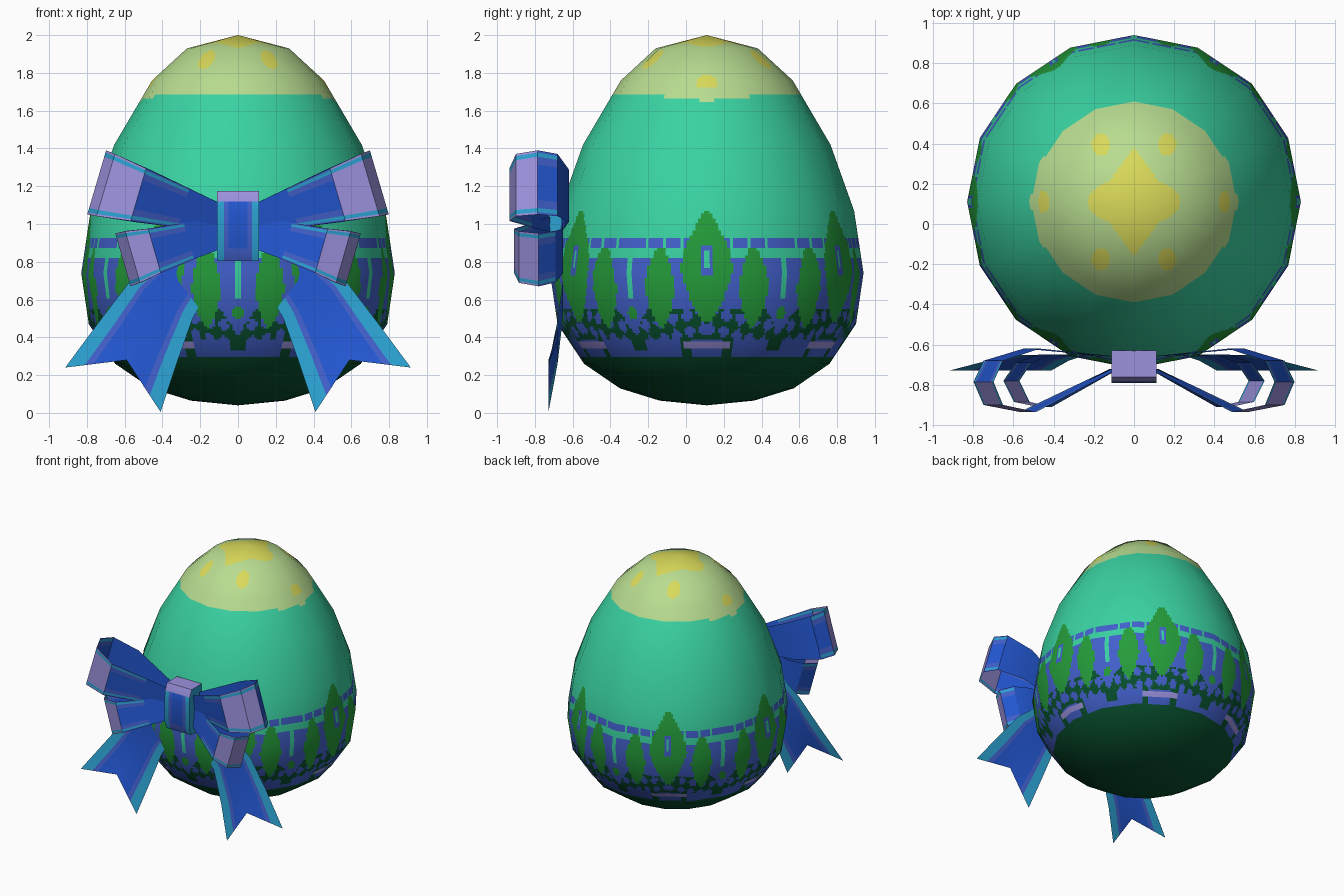
import bpy, math
from mathutils import Vector

if "Cube" in bpy.data.objects:
    bpy.data.objects.remove(bpy.data.objects["Cube"])

# ---------- materials ----------
COLOURS = [("teal", 0x3AD2A2), ("pale_green", 0xB8DC90), ("yellow", 0xDADA5A),
           ("leaf_green", 0x249C3A), ("dark_green", 0x08512F), ("bright_blue", 0x2357D2),
           ("indigo", 0x4260CC), ("lavender", 0x9C92DE), ("cyan", 0x2CA2D2)]
TEAL, PALE, YELLOW, LEAF, DARK, BLUE, INDIGO, LAVENDER, CYAN = range(9)


def linear(c):
    return c / 12.92 if c <= 0.04045 else ((c + 0.055) / 1.055) ** 2.4


MATS = []
for name, h in COLOURS:
    m = bpy.data.materials.new(name)
    m.diffuse_color = [linear(((h >> s) & 255) / 255) for s in (16, 8, 0)] + [1]
    m.use_nodes = True
    m.node_tree.nodes["Principled BSDF"].inputs["Base Color"].default_value = m.diffuse_color
    MATS.append(m)


def make(name, verts, faces, cols, smooth=None):
    me = bpy.data.meshes.new(name)
    me.from_pydata(verts, [], faces)
    for m in MATS:
        me.materials.append(m)
    for p, c in zip(me.polygons, cols):
        p.material_index = c
    ob = bpy.data.objects.new(name, me)
    bpy.context.collection.objects.link(ob)
    if smooth:
        bpy.context.view_layer.objects.active = ob
        ob.select_set(True)
        bpy.ops.object.shade_smooth_by_angle(angle=math.radians(smooth))
        ob.select_set(False)
    return ob


def sheet(name, rows, colour, flip=False, smooth=40):
    """Ribbon from rows of points; colour(i, j) picks the material."""
    n = len(rows[0])
    verts = [p for r in rows for p in r]
    faces, cols = [], []
    for i in range(len(rows) - 1):
        for j in range(n - 1):
            f = [i * n + j, (i + 1) * n + j, (i + 1) * n + j + 1, i * n + j + 1]
            faces.append(f[::-1] if flip else f)
            cols.append(colour(i, j))
    return make(name, verts, faces, cols, smooth)


def interp(pts, t):
    for (a, b), (c, d) in zip(pts, pts[1:]):
        if a <= t <= c:
            return b + (d - b) * (t - a) / (c - a)
    return 0


# ---------- egg: 16-sided body, faces cut finely for the painted pattern ----------
CY, SIDES, CUT = 0.11, 16, 20
PROFILE = [(0, .04), (.25, .065), (.46, .13), (.65, .26), (.79, .47), (.83, .74),
           (.78, 1.07), (.655, 1.42), (.455, 1.76), (.27, 1.93), (0, 2.0)]
ROWS = [1, 1, 1, 18, 20, 25, 4, 18, 18, 20]
BIG = [(.48, .02), (.6, .09), (.76, .145), (.88, .12), (.97, .07), (1.04, .035), (1.11, 0)]
SMALL = [(.44, .0), (.52, .05), (.66, .085), (.78, .06), (.88, .02)]


def egg_colour(c):
    x, y, z = c.x, c.y - CY, c.z
    ang = math.atan2(y, x)
    if z > 1.68 - .025 * max(0, math.cos(2 * ang)) ** 3:      # cap with star and spots
        if abs(x) / .2 + abs(y) / .27 < 1 or (x / .23) ** 2 + (y / .12) ** 2 < 1:
            return YELLOW
        for k in range(6):
            a = k * math.pi / 3
            r, w = (.45, .028) if k % 3 == 0 else (.33, .045)
            dx, dy = abs(x - r * math.cos(a)), abs(y - r * math.sin(a))
            if (dx / w) ** 2 + (dy / .055) ** 2 < 1:
                return YELLOW
        return PALE
    a = math.degrees(ang) % 60                                # six repeats round the belt
    w = math.radians(min(a, 60 - a)) * .83
    p = math.radians(30) * .83 - w
    if w < interp(BIG, z):                                    # tall leaves
        if w < .026 and .73 < z < .89:
            return TEAL if w < .012 and .76 < z < .86 else INDIGO
        return LEAF
    if z > .92:
        return TEAL
    if z > .87:                                               # dashed upper border
        return TEAL if math.sin(w * 60) > .9 else INDIGO
    if abs(w - .26) < interp(SMALL, z):                       # small leaves
        return LEAF
    if z > .82:
        return TEAL
    if (p / .065) ** 2 + ((z - .53) / .08) ** 2 < 1:          # drop pendants
        return LEAF if (p / .03) ** 2 + ((z - .53) / .035) ** 2 < 1 else INDIGO
    if p < .045 and z > .58:
        return TEAL if p < .015 else INDIGO
    if z > .55:
        return INDIGO
    if z > .385:                                              # lace
        s = math.sin(w * 45 + z * 30) * math.sin(w * 30 - z * 40)
        return INDIGO if s > .12 else DARK
    if z > .29:                                               # lower border
        if .345 < z < .375 and w < .15:
            return LAVENDER
        return DARK if .1 < w < .16 or p < .05 and z > .33 else INDIGO
    return DARK


rings = []
edge_n = [Vector((b[1] - a[1], a[0] - b[0])).normalized() for a, b in zip(PROFILE, PROFILE[1:])]
point_n = [Vector((0, -1))] + [(a + b).normalized() for a, b in zip(edge_n, edge_n[1:])] + [Vector((0, 1))]
for k, n in enumerate(ROWS):
    for s in range(n):
        t = s / n
        rings.append((Vector(PROFILE[k]).lerp(Vector(PROFILE[k + 1]), t), point_n[k].lerp(point_n[k + 1], t)))
rings.append((Vector(PROFILE[-1]), point_n[-1]))
verts, normals, index = [], [], []
N = SIDES * CUT
for pt, nm in rings:
    row = []
    for j in range(N):
        if pt.x > 1e-6 or j == 0:
            i, t = divmod(j, CUT)
            a, b = (Vector((math.cos(q), math.sin(q))) for q in
                    (i * math.tau / SIDES, (i + 1) * math.tau / SIDES))
            d = a.lerp(b, t / CUT)
            verts.append(Vector((d.x * pt.x, d.y * pt.x + CY, pt.y)))
            d = d.normalized()
            normals.append(Vector((d.x * nm.x, d.y * nm.x, nm.y)).normalized())
        row.append(len(verts) - 1)
    index.append(row)
faces, cols = [], []
for lo, hi in zip(index, index[1:]):
    for j in range(N):
        k = (j + 1) % N
        f = list(dict.fromkeys((lo[j], lo[k], hi[k], hi[j])))
        faces.append(f)
        cols.append(egg_colour(sum((verts[v] for v in f), Vector()) / len(f)))
egg = make("egg", verts, faces, cols)
egg.data.polygons.foreach_set("use_smooth", [True] * len(faces))
egg.data.normals_split_custom_set_from_vertices(normals)

# ---------- bow loops ----------
STRIPS = [-1, -.93, -.8, -.55, .55, .8, .93, 1]


def loop_colour(i, j):
    e = min(j, 6 - j)                     # 0 = ribbon edge, 3 = middle
    if i in (2, 3):                       # outer turn
        return CYAN if e == 1 else LAVENDER
    if i in (1, 4):                       # ends of the front and the back turn
        return (INDIGO, CYAN, INDIGO, BLUE)[e]
    return BLUE


def loop(name, side, z0, angle, path):
    ca, sa = math.cos(math.radians(angle)), math.sin(math.radians(angle))
    rows = [[(side * (u * ca - v * h * sa), y, z0 + u * sa + v * h * ca) for v in STRIPS]
            for u, y, h in path]
    sheet(name, rows, loop_colour, side < 0, 30)


UPPER = [(.10, -.72, .075), (.30, -.815, .107), (.55, -.935, .145), (.73, -.90, .172),
         (.78, -.785, .177), (.73, -.68, .172), (.53, -.62, .145), (.10, -.66, .075)]
LOWER = [(.10, -.72, .085), (.27, -.81, .10), (.46, -.91, .122), (.58, -.885, .142),
         (.634, -.78, .146), (.57, -.69, .142), (.46, -.65, .122), (.10, -.66, .085)]

# ---------- ribbon tails: outer edge, middle, inner edge (x, z) and depth ----------
TAIL = [((.12, .98), (.06, .91), (.0, .84), -.66), ((.38, .85), (.24, .80), (.10, .78), -.65),
        ((.57, .70), (.41, .60), (.24, .50), -.652), ((.73, .49), (.53, .38), (.325, .26), -.68),
        ((.915, .24), (.59, .28), (.41, .005), -.728)]
ACROSS = [0, .16, .23, .5, .77, .84, 1]


def tail(name, side):
    rows = []
    for o, m, i, y in TAIL:
        o, m, i = Vector(o), Vector(m), Vector(i)
        pts = [o.lerp(m, 2 * s) if s < .5 else m.lerp(i, 2 * s - 1) for s in reversed(ACROSS)]
        rows.append([(side * p.x, y, p.y) for p in pts])
    sheet(name, rows, lambda i, j: (CYAN, INDIGO, BLUE)[min(j, 5 - j)], side < 0)


for side, tag in ((1, "right"), (-1, "left")):
    loop("upper_loop_" + tag, side, 1.0, 16.4, UPPER)
    loop("lower_loop_" + tag, side, .984, -15.9, LOWER)
    tail("tail_" + tag, side)

# ---------- knot ----------
KNOT = [(-.63, 1.175), (-.76, 1.175), (-.785, 1.12), (-.79, 1.07), (-.79, .87), (-.765, .805), (-.63, .805), (-.63, 1.175)]
KX = [-.112, -.075, -.05, .05, .075, .112]


def knot_colour(i, j):
    e = min(j, 4 - j)
    if i in (2, 3):
        return (CYAN, INDIGO, BLUE)[e]
    return LAVENDER if i < 2 else (CYAN, INDIGO, INDIGO)[e]


sheet("knot", [[(x, y, z) for x in KX] for y, z in KNOT], knot_colour, False, 50)
for x in (KX[0], KX[-1]):
    ring = [(x, y, z) for y, z in KNOT[:-1]]
    order = list(range(len(ring)))
    make("knot_side", ring, [order if x > 0 else order[::-1]], [CYAN])
